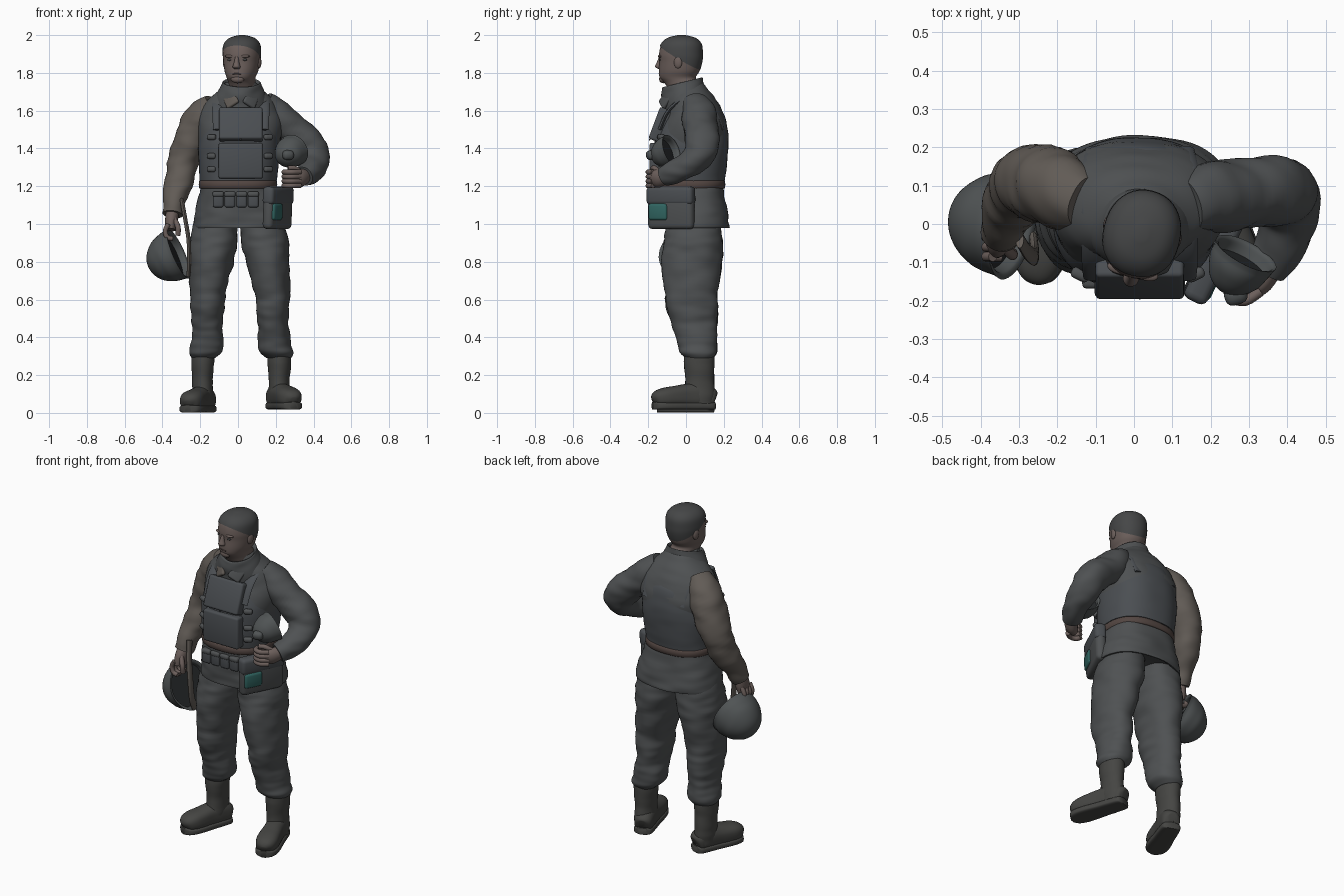
import bpy, bmesh, math
from mathutils import Vector, noise


def material(name, r, g, b):
    m = bpy.data.materials.new(name)
    m.diffuse_color = (r, g, b, 1)
    return m


CLOTH = material("cloth", .078, .083, .086)
VEST = material("vest_cloth", .07, .077, .085)
SLEEVE = material("faded_sleeve", .12, .105, .092)
SKIN = material("skin", .15, .115, .105)
HAIR = material("hair", .06, .062, .063)
BOOT = material("boot_leather", .06, .06, .056)
SHELL = material("helmet_shell", .08, .088, .09)
DARK = material("dark_lining", .02, .022, .024)
BELT = material("belt_leather", .085, .06, .053)
TEAL = material("teal_patch", .03, .13, .12)


def finish(name, bm, mat, loc=(0, 0, 0), rot=(0, 0, 0)):
    bmesh.ops.recalc_face_normals(bm, faces=bm.faces)
    me = bpy.data.meshes.new(name)
    bm.to_mesh(me)
    bm.free()
    me.shade_smooth()
    me.set_sharp_from_angle(angle=math.radians(50))
    me.materials.append(mat)
    ob = bpy.data.objects.new(name, me)
    bpy.context.collection.objects.link(ob)
    ob.location, ob.rotation_euler = loc, rot
    return ob


def spline(pts, sub):
    """Catmull-Rom through tuples of any length."""
    out = []
    for i in range(len(pts) - 1):
        a, b, c, d = pts[max(i - 1, 0)], pts[i], pts[i + 1], pts[min(i + 2, len(pts) - 1)]
        for k in range(sub):
            t = k / sub
            out.append([.5 * (2 * q + (r - p) * t + (2 * p - 5 * q + 4 * r - s) * t * t
                              + (3 * q - p - 3 * r + s) * t ** 3) for p, q, r, s in zip(a, b, c, d)])
    return out + [list(pts[-1])]


def loft(name, rings, mat, along=False, p=2.0, n=36, sub=5, wrinkle=0, cut=None, shear=0,
         loc=(0, 0, 0), rot=(0, 0, 0)):
    """Skin of rings (x, y, z, radius a, radius b), level or square to the path."""
    bm = bmesh.new()
    rs = spline(rings, sub)
    cs = [Vector(r[:3]) for r in rs]
    u, v, loops = Vector((1, 0, 0)), Vector((0, 1, 0)), []
    if along and abs((cs[1] - cs[0]).normalized().x) > .9:
        u = Vector((0, 0, 1))
    for i, (c, r) in enumerate(zip(cs, rs)):
        if along:
            t = (cs[min(i + 1, len(cs) - 1)] - cs[max(i - 1, 0)]).normalized()
            u = (u - t * u.dot(t)).normalized()
            v = t.cross(u)
        loop = []
        for k in range(n):
            ca, sa = math.cos(math.tau * k / n), math.sin(math.tau * k / n)
            o = (u * math.copysign(abs(ca) ** (2 / p), ca) * r[3]
                 + v * math.copysign(abs(sa) ** (2 / p), sa) * r[4])
            q = c + o
            if wrinkle:
                w = noise.noise(q * 9) + .7 * noise.noise(Vector((q.x * 9, q.y * 9, q.z * 26)))
                q += o.normalized() * wrinkle * w
            q.z += shear * q.y
            loop.append(bm.verts.new(q))
        loops.append(loop)
    for a, b in zip(loops, loops[1:]):
        for k in range(n):
            bm.faces.new((a[k], a[(k + 1) % n], b[(k + 1) % n], b[k]))
    bm.faces.new(loops[0])
    bm.faces.new(loops[-1])
    if cut:
        bmesh.ops.bisect_plane(bm, geom=bm.verts[:] + bm.edges[:] + bm.faces[:],
                               plane_co=cut[0], plane_no=cut[1], clear_inner=True)
    return finish(name, bm, mat, loc, rot)


def box(name, loc, size, mat, rot=(0, 0, 0), bevel=.012):
    bm = bmesh.new()
    bmesh.ops.create_cube(bm, size=1)
    bmesh.ops.scale(bm, vec=size, verts=bm.verts)
    bmesh.ops.bevel(bm, geom=bm.edges[:], offset=min(bevel, min(size) * .45), segments=3,
                    profile=.5, affect='EDGES')
    return finish(name, bm, mat, loc, rot)


def blob(name, loc, size, mat, rot=(0, 0, 0)):
    bm = bmesh.new()
    bmesh.ops.create_uvsphere(bm, u_segments=20, v_segments=12, radius=1)
    bmesh.ops.scale(bm, vec=size, verts=bm.verts)
    return finish(name, bm, mat, loc, rot)


def tube(name, pts, r, mat, flat=1, n=12):
    return loft(name, [(*q, r, r * flat) for q in pts], mat, along=True, n=n, sub=4)


def helmet(name, loc, axis, r, depth):
    """Thick open shell with a rolled rim and dark lining; axis points out of the dome."""
    rot = Vector(axis).to_track_quat('Z', 'Y').to_euler()
    prof = [(math.cos(a) * r, math.sin(a) * depth) for a in [i * math.pi / 22 for i in range(11)]]
    outer = [(0, 0, z, q, q) for q, z in prof] + [(0, 0, depth, .004, .004)]
    inner = [(0, 0, z * .88 + .001, q * .9, q * .9) for q, z in reversed(prof)]
    loft(name + "_shell", inner + [(0, 0, -.008, r * .93, r * .93), (0, 0, -.012, r * 1.03, r * 1.03)]
         + outer, SHELL, sub=2, wrinkle=.004, loc=loc, rot=rot)
    loft(name + "_lining", [(0, 0, .025, r * .9, r * .9), (0, 0, depth * .5, r * .75, r * .75)],
         DARK, loc=loc, rot=rot)


# torso, jacket skirt and belt
loft("jacket_torso", [(0, .02, 1.15, .2, .175), (0, .02, 1.25, .2, .175), (.005, .03, 1.4, .212, .187),
     (.01, .045, 1.52, .228, .172), (.01, .045, 1.6, .21, .145), (.012, .035, 1.66, .17, .122),
     (.015, .02, 1.71, .115, .1), (.015, 0, 1.75, .08, .085)], CLOTH, p=2.2, n=64, wrinkle=.006)
loft("jacket_skirt", [(.01, .035, 1.0, .2, .16), (.015, .038, .978, .246, .188), (.014, .036, 1.03, .243, .188),
     (.008, .03, 1.1, .226, .182), (0, .02, 1.2, .2, .178)], CLOTH, p=2.5, n=64, wrinkle=.008)
loft("belt", [(0, .02, 1.188, .2, .178), (0, .02, 1.192, .207, .187), (0, .02, 1.225, .207, .187),
     (0, .02, 1.229, .2, .178)], BELT, p=2.4, n=64, sub=2)
for i in range(4):
    box("belt_pouch", (-.105 + i * .062, -.142, 1.13), (.056, .045, .085), VEST)
    box("belt_pouch_flap", (-.105 + i * .062, -.145, 1.158), (.06, .047, .03), CLOTH)

# armour vest
loft("vest", [(0, .02, 1.23, .204, .186), (.003, .024, 1.32, .212, .193), (.005, .028, 1.42, .214, .198),
     (.008, .036, 1.5, .2, .184), (.01, .042, 1.57, .165, .164), (.012, .042, 1.61, .11, .135)],
     VEST, p=2.4, n=64, wrinkle=.003)
box("lower_chest_plate", (.015, -.158, 1.335), (.235, .07, .19), VEST)
box("upper_chest_plate", (.015, -.135, 1.525), (.23, .07, .18), VEST, rot=(-.36, 0, 0))
box("plate_centre_seam", (.015, -.168, 1.513), (.007, .006, .15), CLOTH, rot=(-.36, 0, 0))
for s in (-1, 1):
    tube("shoulder_strap", [(.015 + s * .115, -.14, 1.5), (.015 + s * .12, -.085, 1.61),
         (.015 + s * .12, .03, 1.678), (.015 + s * .12, .14, 1.62), (.015 + s * .11, .195, 1.5)],
         .032, VEST, flat=.3)
    for z in (1.29, 1.36, 1.46):
        box("side_buckle", (.01 + s * .15, -.132, z), (.05, .03, .03), CLOTH, rot=(0, 0, s * .45))

# collar
loft("collar", [(.015, .015, 1.63, .15, .13), (.015, -.01, 1.69, .128, .116), (.018, -.02, 1.735, .108, .108),
     (.018, -.02, 1.755, .1, .104), (.018, -.018, 1.745, .088, .088), (.018, -.018, 1.71, .07, .07)],
     CLOTH, n=48, wrinkle=.007, shear=.25)
for s in (-1, 1):
    box("collar_lapel", (.015 + s * .055, -.102, 1.665), (.075, .022, .1), SLEEVE if s < 0 else CLOTH,
        rot=(-.45, s * .55, s * .35))

# head, turned slightly to its right
HL, HR = (.02, -.028, 0), (0, 0, -.24)
skull = [(0, .025, 1.69, .07, .075), (0, .005, 1.745, .07, .09), (0, -.016, 1.775, .074, .096),
         (0, -.008, 1.81, .087, .108), (0, 0, 1.86, .095, .113), (0, 0, 1.9, .098, .115),
         (0, .003, 1.95, .092, .106), (0, .005, 1.982, .064, .074), (0, .005, 1.997, .015, .02)]
loft("head", skull, SKIN, p=2.15, n=40, loc=HL, rot=HR)
loft("hair", [(x, y, z + .003, a * 1.03, b * 1.025) for x, y, z, a, b in skull[2:]], HAIR, p=2.15, n=40,
     cut=((0, 0, 1.88), (0, .51, .86)), loc=HL, rot=HR)
loft("nose", [(0, -.106, 1.885, .01, .012), (0, -.115, 1.855, .014, .016), (0, -.117, 1.832, .021, .022),
     (0, -.108, 1.82, .014, .012)], SKIN, n=16, loc=HL, rot=HR)
c, sn = math.cos(HR[2]), math.sin(HR[2])


def on_head(x, y, z):
    return (HL[0] + x * c - y * sn, HL[1] + x * sn + y * c, z)


blob("chin", on_head(0, -.094, 1.767), (.036, .022, .022), SKIN, HR)
blob("mouth", on_head(0, -.11, 1.795), (.028, .008, .005), BELT, HR)
for s in (-1, 1):
    blob("eye_socket", on_head(s * .036, -.1, 1.87), (.018, .009, .007), HAIR, HR)
    blob("brow", on_head(s * .036, -.098, 1.888), (.032, .016, .009), SKIN, HR)
    blob("ear", on_head(s * .093, .008, 1.856), (.011, .022, .032), SKIN, HR)

# legs and boots, feet splayed outward
leg = [(.1, .04, 1.06, .11, .14), (.122, .04, .95, .122, .15), (.127, .036, .87, .124, .158),
       (.142, .03, .75, .108, .155), (.157, .027, .62, .092, .14), (.158, .033, .54, .088, .134),
       (.158, .045, .46, .08, .118), (.16, .055, .4, .086, .11), (.164, .062, .345, .092, .102),
       (.17, .066, .315, .085, .094), (.178, .07, .29, .06, .07)]
foot = [(0, .088, .055, .025, .035), (0, .073, .06, .05, .055), (0, .01, .075, .056, .07), (0, -.06, .072, .058, .066),
        (0, -.13, .068, .063, .058), (0, -.19, .064, .062, .052), (0, -.232, .056, .048, .042), (0, -.25, .048, .018, .02)]
for s, side in ((-1, "right"), (1, "left")):
    def dx(z):
        return .042 - .03 * z if s > 0 else -.004
    loft(side + "_trouser_leg", [(s * x + dx(z), y, z, a, b) for x, y, z, a, b in leg],
         CLOTH, p=2.15, n=44, sub=7, wrinkle=.01)
    ax, up = s * .182 + dx(.2), .016 if s > 0 else 0
    loft(side + "_boot_shaft", [(ax, .07, .34, .058, .078), (ax, .07, .27, .06, .08), (ax, .072, .18, .055, .077),
         (ax, .072, .1, .056, .08), (ax, .072, .05, .052, .075)], BOOT, wrinkle=.004)
    R, k = (0, 0, s * .31 if s > 0 else -.36), 1 if s > 0 else .9
    loft(side + "_boot_foot", [(x, y * k, z, a, b) for x, y, z, a, b in foot], BOOT, along=True, p=2.4,
         wrinkle=.003, loc=(ax, .065, up), rot=R)
    loft(side + "_boot_sole", [(x, y * k * 1.01, .021, a + .002, .02) for x, y, z, a, b in foot], BOOT,
         along=True, p=4, loc=(ax, .065, up), rot=R)

# right arm hanging with a helmet, left arm bent at the elbow
loft("right_sleeve", [(-.12, .055, 1.63, .07, .07), (-.185, .083, 1.56, .092, .1), (-.24, .105, 1.46, .09, .1),
     (-.285, .105, 1.34, .083, .09), (-.312, .065, 1.22, .077, .08), (-.337, .01, 1.12, .062, .064),
     (-.348, -.02, 1.05, .052, .052)], SLEEVE, along=True, sub=7, wrinkle=.01)
loft("left_sleeve", [(.13, .045, 1.635, .07, .07), (.21, .068, 1.57, .09, .092), (.3, .08, 1.485, .087, .088),
     (.383, .08, 1.4, .09, .09), (.402, .025, 1.325, .076, .078), (.385, -.055, 1.278, .064, .066),
     (.35, -.115, 1.25, .05, .052)], CLOTH, along=True, sub=7, wrinkle=.01)
loft("right_palm", [(-.346, -.018, 1.07, .034, .034), (-.352, -.035, 1.02, .034, .048),
     (-.358, -.045, .97, .028, .045)], SKIN, along=True)
loft("left_palm", [(.365, -.09, 1.26, .034, .034), (.33, -.145, 1.242, .036, .048),
     (.295, -.17, 1.235, .028, .042)], SKIN, along=True)
for i in range(4):
    y, z = -.085 + i * .025, 1.275 - i * .024
    tube("right_finger", [(-.368, y, 1.0), (-.385, y, .965), (-.375, y, .93), (-.345, y, .922)], .013, SKIN)
    tube("left_finger", [(.33, -.175, z), (.29, -.2, z), (.255, -.192, z), (.243, -.165, z)], .0135, SKIN)
tube("right_thumb", [(-.34, -.06, 1.03), (-.318, -.08, .985), (-.318, -.075, .94)], .014, SKIN)
tube("left_thumb", [(.34, -.14, 1.27), (.3, -.165, 1.295), (.265, -.175, 1.295)], .014, SKIN)

# carried helmets and hanging strap
helmet("hand_helmet", (-.325, -.005, .838), (-.87, .22, -.38), .138, .165)
helmet("tucked_helmet", (.285, -.085, 1.385), (-.4, -.75, -.3), .085, .11)
box("tucked_helmet_mount", (.265, -.185, 1.365), (.06, .05, .05), SHELL, rot=(.2, 0, .3), bevel=.02)
tube("helmet_strap", [(-.298, -.04, 1.13), (-.28, -.07, 1.03), (-.262, -.085, .92), (-.258, -.075, .8),
     (-.262, -.04, .73)], .011, SLEEVE, flat=2.2)

# hip pouch facing front left, with teal patch
PR = (0, .04, -.45)
box("hip_pouch", (.21, -.078, 1.085), (.06, .265, .225), CLOTH, rot=PR, bevel=.025)
box("hip_pouch_flap", (.213, -.08, 1.15), (.065, .27, .095), VEST, rot=PR, bevel=.02)
box("hip_pouch_patch", (.188, -.14, 1.065), (.064, .11, .09), TEAL, rot=PR, bevel=.015)
